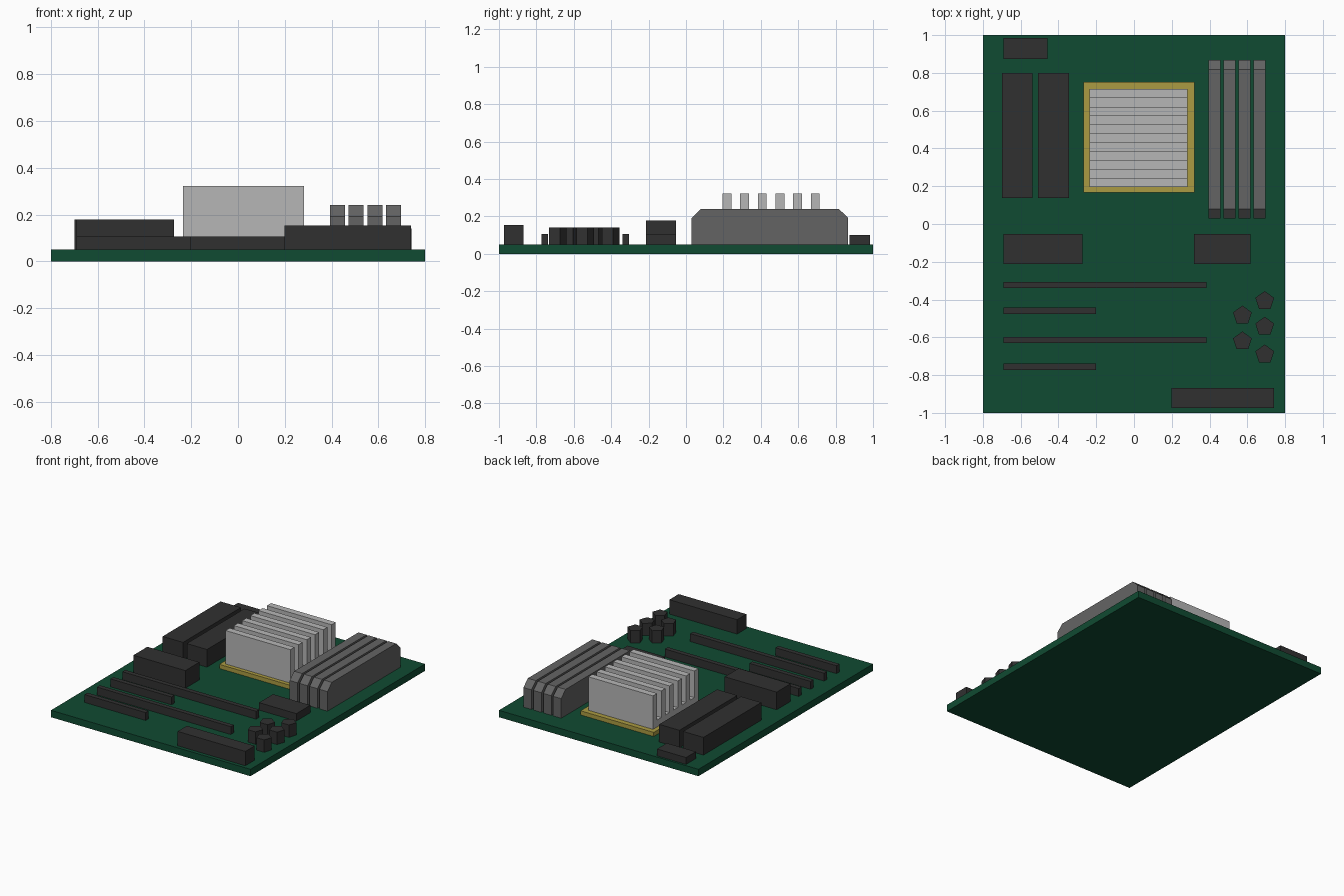
import bpy, bmesh, math

if "Cube" in bpy.data.objects:
    bpy.data.objects.remove(bpy.data.objects["Cube"])

BOARD_TOP = 0.05


def material(name, rgb):
    m = bpy.data.materials.new(name)
    m.diffuse_color = (*rgb, 1)
    m.use_nodes = True
    m.node_tree.nodes["Principled BSDF"].inputs["Base Color"].default_value = m.diffuse_color
    return m


GREEN = material("board green", (0.005, 0.07, 0.032))
BLACK = material("plastic black", (0.03, 0.03, 0.03))
SILVER = material("heatsink silver", (0.47, 0.47, 0.47))
GREY = material("memory grey", (0.127, 0.127, 0.127))
GOLD = material("socket gold", (0.41, 0.33, 0.055))


def prism(name, points, direction, mat):
    """Extrude a closed flat outline of 3D points along a direction."""
    bm = bmesh.new()
    face = bm.faces.new([bm.verts.new(p) for p in points])
    new = bmesh.ops.extrude_face_region(bm, geom=[face])["geom"]
    bmesh.ops.translate(bm, vec=direction,
                        verts=[g for g in new if isinstance(g, bmesh.types.BMVert)])
    bmesh.ops.recalc_face_normals(bm, faces=bm.faces)
    mesh = bpy.data.meshes.new(name)
    bm.to_mesh(mesh)
    bm.free()
    mesh.materials.append(mat)
    obj = bpy.data.objects.new(name, mesh)
    bpy.context.collection.objects.link(obj)
    return obj


def box(name, x0, x1, y0, y1, z1, mat=BLACK, z0=BOARD_TOP):
    return prism(name, [(x0, y0, z0), (x1, y0, z0), (x1, y1, z0), (x0, y1, z0)],
                 (0, 0, z1 - z0), mat)


# Circuit board
box("circuit_board", -0.8, 0.8, -1, 1, BOARD_TOP, GREEN, 0)

# Connectors, ports and chips
box("power_socket", -0.69, -0.457, 0.873, 0.985, 0.10)
box("port_block_outer", -0.70, -0.537, 0.137, 0.80, 0.178)
box("port_block_inner", -0.507, -0.345, 0.137, 0.80, 0.178)
box("audio_port_block", -0.69, -0.273, -0.213, -0.053, 0.178)
box("chipset", 0.318, 0.617, -0.213, -0.053, 0.104)
box("edge_connector", 0.198, 0.741, -0.974, -0.868, 0.154)

# Expansion slots, alternating long and short
for i, (y, x1) in enumerate([(-0.323, 0.384), (-0.459, -0.20),
                             (-0.614, 0.384), (-0.756, -0.20)]):
    box(f"expansion_slot_{i + 1}", -0.69, x1, y - 0.017, y + 0.017, 0.107)

# Five-sided capacitors
for i, (x, y) in enumerate([(0.692, -0.407), (0.574, -0.484), (0.692, -0.543),
                            (0.574, -0.621), (0.692, -0.69)]):
    ring = [(x + 0.052 * math.cos(a), y + 0.052 * math.sin(a), BOARD_TOP)
            for a in (math.pi / 2 + k * math.tau / 5 for k in range(5))]
    prism(f"capacitor_{i + 1}", ring, (0, 0, 0.09), BLACK)

# Memory sticks with chamfered top ends
for i in range(4):
    x = 0.394 + 0.0795 * i
    profile = [(0.03, 0.05), (0.03, 0.192), (0.08, 0.24),
               (0.817, 0.24), (0.867, 0.192), (0.867, 0.05)]
    prism(f"memory_stick_{i + 1}", [(x, y, z) for y, z in profile], (0.064, 0, 0), GREY)

# Processor socket and finned heatsink (comb profile extruded along x)
box("processor_socket", -0.267, 0.32, 0.167, 0.751, 0.08, GOLD)
y0, y1, z0, z_gap, z_top = 0.195, 0.715, 0.08, 0.13, 0.3225
step = (y1 - y0) / 11
comb = [(y0, z0)]
for i in range(6):
    a, b = y0 + 2 * i * step, y0 + (2 * i + 1) * step
    if i:
        comb.append((a, z_gap))
    comb += [(a, z_top), (b, z_top)]
    if i < 5:
        comb.append((b, z_gap))
comb.append((y1, z0))
prism("heatsink", [(-0.236, y, z) for y, z in comb], (0.519, 0, 0), SILVER)
